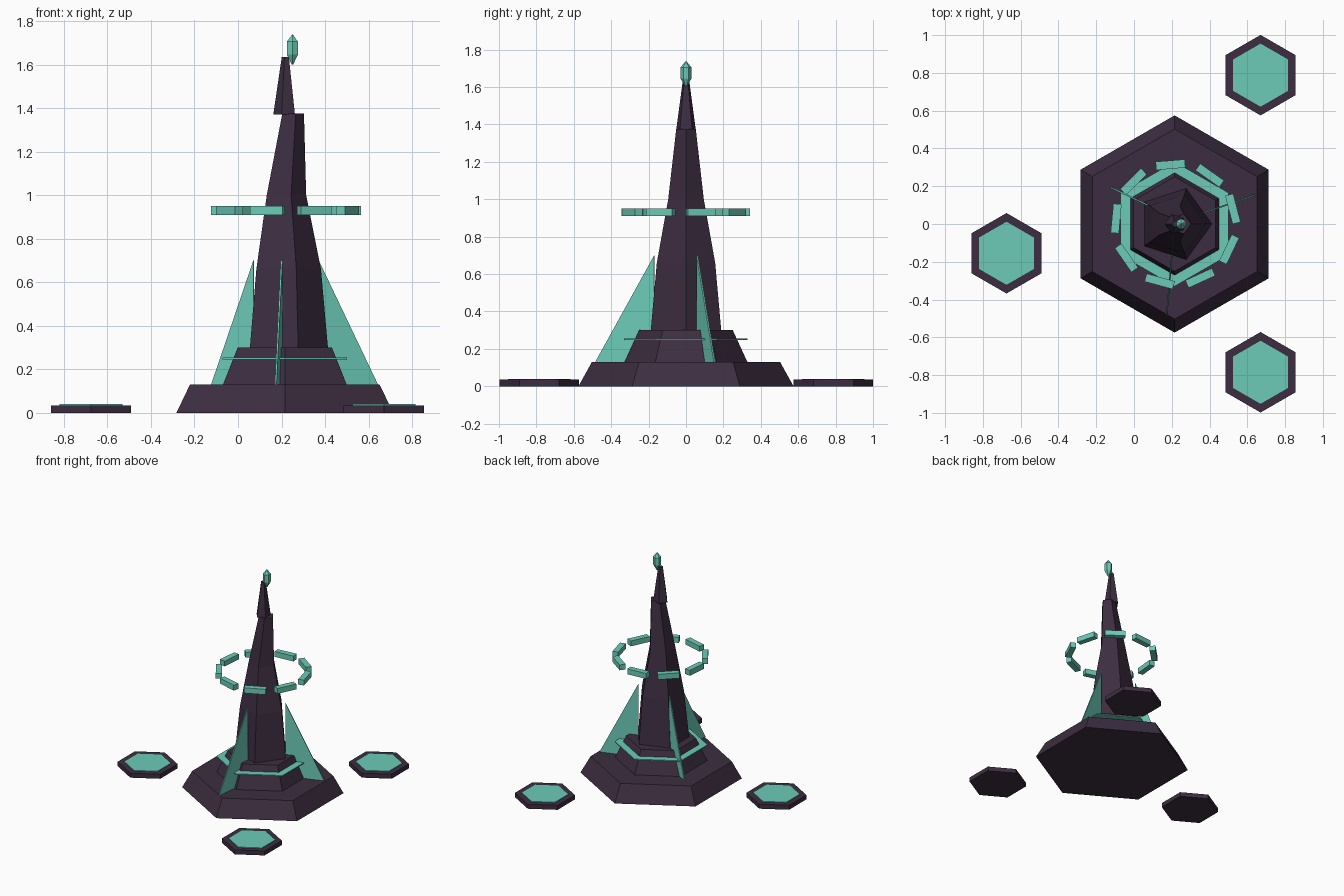
import bpy, bmesh
from math import cos, sin, pi, radians
from mathutils import Vector

if "Cube" in bpy.data.objects:
    bpy.data.objects.remove(bpy.data.objects["Cube"])


def material(name, colour):
    m = bpy.data.materials.new(name)
    m.use_nodes = True
    m.diffuse_color = colour
    m.node_tree.nodes["Principled BSDF"].inputs["Base Color"].default_value = colour
    return m


STONE = material("dark purple stone", (0.046, 0.027, 0.052, 1))
TEAL = material("teal crystal", (0.15, 0.60, 0.48, 1))
CX = 0.215  # tower axis


def finish(name, bm, mat):
    bmesh.ops.recalc_face_normals(bm, faces=bm.faces)
    mesh = bpy.data.meshes.new(name)
    bm.to_mesh(mesh)
    bm.free()
    mesh.materials.append(mat)
    obj = bpy.data.objects.new(name, mesh)
    bpy.context.collection.objects.link(obj)
    return obj


def loft(name, mat, sides, rings, phase=0, y=0, closed=False):
    """Stack of polygons, each ring given as (centre x, z, radius)."""
    bm = bmesh.new()
    loops = []
    for x, z, r in rings:
        angles = [radians(phase) + 2 * pi * i / sides for i in range(sides)]
        loops.append([bm.verts.new((x + r * cos(a), y + r * sin(a), z)) for a in angles])
    pairs = list(zip(loops, loops[1:]))
    if closed:
        pairs.append((loops[-1], loops[0]))
    else:
        bm.faces.new(loops[0])
        bm.faces.new(loops[-1])
    for a, b in pairs:
        for i in range(sides):
            j = (i + 1) % sides
            bm.faces.new((a[i], a[j], b[j], b[i]))
    return finish(name, bm, mat)


# Stepped hexagonal base
loft("base_lower", STONE, 6, [(CX, 0, 0.575), (CX, 0.13, 0.503)], 90)
loft("base_upper", STONE, 6, [(CX, 0.13, 0.328), (CX, 0.3, 0.25)], 90)
loft("base_band", TEAL, 6, [(CX, 0.246, 0.26), (CX, 0.246, 0.33),
                            (CX, 0.254, 0.33), (CX, 0.254, 0.26)], 90, closed=True)

# Five-sided leaning spire
loft("spire_body", STONE, 5, [(CX, 0.3, 0.198), (0.217, 0.66, 0.164),
                              (0.213, 1.0, 0.1), (0.248, 1.375, 0.055)])
loft("spire_tip", STONE, 5, [(0.217, 1.37, 0.055), (0.219, 1.635, 0.018)], 180)

# Crystal on the tip
loft("tip_crystal", TEAL, 6, [(0.25, 1.60, 0.004), (0.25, 1.645, 0.029),
                              (0.25, 1.705, 0.029), (0.25, 1.737, 0.003)], 90)


# Thin triangular fins leaning on the spire
def fin(name, inner, outer, bottom=0.13, top=0.7, thick=0.008):
    a, b = Vector((*inner, 0)), Vector((*outer, 0))
    side = (b - a).cross(Vector((0, 0, 1))).normalized() * thick / 2
    corners = [a + Vector((0, 0, bottom)), b + Vector((0, 0, bottom)), a + Vector((0, 0, top))]
    bm = bmesh.new()
    p = [bm.verts.new(c + side) for c in corners]
    q = [bm.verts.new(c - side) for c in corners]
    bm.faces.new(p)
    bm.faces.new(q)
    for i in range(3):
        j = (i + 1) % 3
        bm.faces.new((p[i], p[j], q[j], q[i]))
    return finish(name, bm, TEAL)


fin("fin_front", (0.2, -0.17), (0.173, -0.485))
fin("fin_left", (0.37, 0.06), (0.642, 0.153))
fin("fin_right", (0.072, 0.1), (-0.122, 0.193))

# Floating ring of nine separate blocks
for k in range(9):
    ang = radians(14.7 + 40 * k)
    radial, tangent = Vector((cos(ang), sin(ang), 0)), Vector((-sin(ang), cos(ang), 0))
    bm = bmesh.new()
    bmesh.ops.create_cube(bm, size=1)
    for v in bm.verts:
        x, y, z = v.co
        v.co = (Vector((CX + 0.004, 0, 0.93)) + radial * (0.315 + 0.044 * x)
                + tangent * (0.155 * y) + Vector((0, 0, 0.042 * z)))
    finish(f"ring_block_{k + 1}", bm, TEAL)

# Three hexagonal pads around the base
for place, x, y in (("back", 0.67, 0.788), ("right", -0.675, -0.155), ("front", 0.67, -0.785)):
    loft(f"pad_{place}", STONE, 6, [(x, 0, 0.213), (x, 0.035, 0.213)], 90, y)
    loft(f"pad_{place}_inlay", TEAL, 6, [(x, 0.034, 0.167), (x, 0.04, 0.167)], 90, y)
